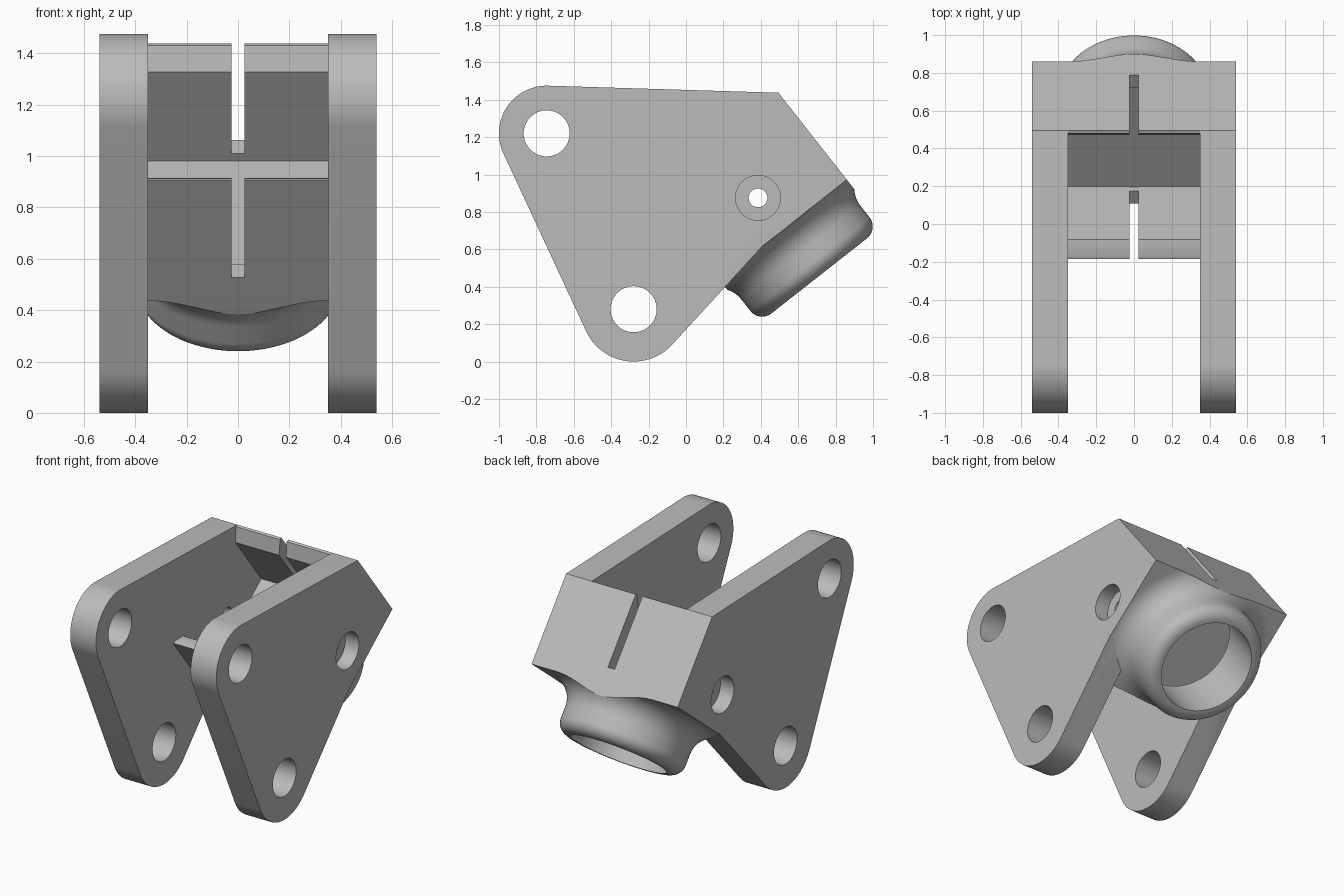
import bpy, bmesh, math
from mathutils import Vector

cube = bpy.data.objects.get("Cube")
if cube:
    bpy.data.objects.remove(cube)

mat = bpy.data.materials.new("plain_grey")
mat.use_nodes = True
GREY = (0.5, 0.5, 0.5, 1)
mat.diffuse_color = GREY
mat.node_tree.nodes["Principled BSDF"].inputs["Base Color"].default_value = GREY

# Tilted socket frame: u runs across the base, v points out along the socket
UC = 0.843
TILT = math.atan2(0.618, 0.786)
C, S = math.cos(TILT), math.sin(TILT)


def tilted(u, v):
    return (C * u + S * v, S * u - C * v)


def arc(cy, cz, r, start, end, n=32):
    angles = [math.radians(start + (end - start) * i / n) for i in range(n + 1)]
    return [(cy + r * math.cos(a), cz + r * math.sin(a)) for a in angles]


def finish(name, bm):
    bmesh.ops.recalc_face_normals(bm, faces=bm.faces)
    mesh = bpy.data.meshes.new(name)
    bm.to_mesh(mesh)
    bm.free()
    mesh.materials.append(mat)
    ob = bpy.data.objects.new(name, mesh)
    bpy.context.collection.objects.link(ob)
    return ob


def prism(name, outline, x0, x1):
    """Side outline in (y, z) extruded along x."""
    bm = bmesh.new()
    face = bm.faces.new([bm.verts.new((x0, y, z)) for y, z in outline])
    new = bmesh.ops.extrude_face_region(bm, geom=[face])["geom"]
    verts = [g for g in new if isinstance(g, bmesh.types.BMVert)]
    bmesh.ops.translate(bm, verts=verts, vec=(x1 - x0, 0, 0))
    return finish(name, bm)


def lathe(name, profile, n=96):
    """Closed (r, v) profile, r = 0 at both ends, turned about the socket axis."""
    bm = bmesh.new()

    def place(r, v, a):
        return bm.verts.new((r * math.sin(a), *tilted(UC + r * math.cos(a), v)))

    rings = [[place(r, v, math.tau * i / n) for i in range(n)] for r, v in profile]
    for a, b in zip(rings, rings[1:]):
        for i in range(n):
            j = (i + 1) % n
            bm.faces.new((a[i], a[j], b[j], b[i]))
    bm.faces.new(rings[0])
    bm.faces.new(rings[-1])
    return finish(name, bm)


def combine(target, tool, operation):
    mod = target.modifiers.new("combine", "BOOLEAN")
    mod.operation, mod.solver, mod.object = operation, "EXACT", tool
    bpy.context.view_layer.objects.active = target
    bpy.ops.object.modifier_apply(modifier=mod.name)
    bpy.data.objects.remove(tool)


BASE, FLOOR, LIP = -0.233, -0.31, 0.08
LOW, HIGH = 0.411, 1.277
WALL = 0.085

# Side plates: two round ears, a slanted back and the socket base
plate = (arc(-0.745, 1.22, 0.255, 88.4, 204.9)
         + arc(-0.28, 0.28, 0.28, 204.9, 317.6)
         + [tilted(0.705, BASE), tilted(HIGH, BASE), tilted(HIGH, -0.8244)])
bracket = prism("clevis_bracket", plate, 0.35, 0.54)
combine(bracket, prism("right_plate", plate, -0.54, -0.35), "UNION")

# Channel between the plates: low web, floor and high web
channel = [tilted(LOW, BASE), (-0.185, 0.905), (-0.17, 0.912), (-0.083, 0.915),
           tilted(LOW + WALL, FLOOR), tilted(HIGH - WALL, FLOOR),
           (0.472, 1.328), (0.479, 1.43), tilted(HIGH, -0.8244), tilted(HIGH, BASE)]
combine(bracket, prism("channel", channel, -0.36, 0.36), "UNION")

# Round socket with a filleted root and a rounded lip
R, FILLET, ROUND = 0.405, 0.155, 0.08
root = [(R + FILLET - FILLET * math.sin(t), BASE + FILLET - FILLET * math.cos(t))
        for t in [math.pi / 2 * i / 12 for i in range(13)]]
lip = arc(R - ROUND, LIP - ROUND, ROUND, 0, 90, 10)
socket = lathe("socket", [(R + FILLET, BASE - 0.02)] + root + lip)
envelope = [tilted(LOW, BASE - 0.01), tilted(HIGH, BASE - 0.01),
            tilted(HIGH, 0.3), tilted(LOW, 0.3)]
combine(socket, prism("envelope", envelope, -0.54, 0.54), "INTERSECT")
# Keep the root's buried skirt out of the open space by the low corner
combine(bracket, socket, "UNION")

# Socket bore with a chamfered mouth
combine(bracket, lathe("bore", [(0.31, 0.2), (0.31, -0.272), (0.348, FLOOR), (0.348, FLOOR - 0.002)]),
        "DIFFERENCE")

# Pin holes through the ears, and a counterbored cross hole
PIVOT = (0.385, 0.875)
for cy, cz, r in ((-0.745, 1.22, 0.123), (-0.28, 0.28, 0.123), (*PIVOT, 0.05)):
    combine(bracket, prism("pin_hole", arc(cy, cz, r, 0, 354.375, 63), -1, 1), "DIFFERENCE")
for side in (-1, 1):
    combine(bracket, prism("counterbore", arc(*PIVOT, 0.12, 0, 354.375, 63), side * 0.44, side * 0.7),
            "DIFFERENCE")

# Narrow slots in both webs
for u in (LOW, HIGH):
    slot = [tilted(u - 0.12, -0.347), tilted(u + 0.12, -0.347),
            tilted(u + 0.12, -1.1), tilted(u - 0.12, -1.1)]
    combine(bracket, prism("slot", slot, -0.025, 0.025), "DIFFERENCE")

# Smooth the round surfaces, keep the machined edges crisp
bpy.ops.object.select_all(action="DESELECT")
bracket.select_set(True)
bpy.context.view_layer.objects.active = bracket
bpy.ops.object.shade_smooth_by_angle(angle=math.radians(25))
